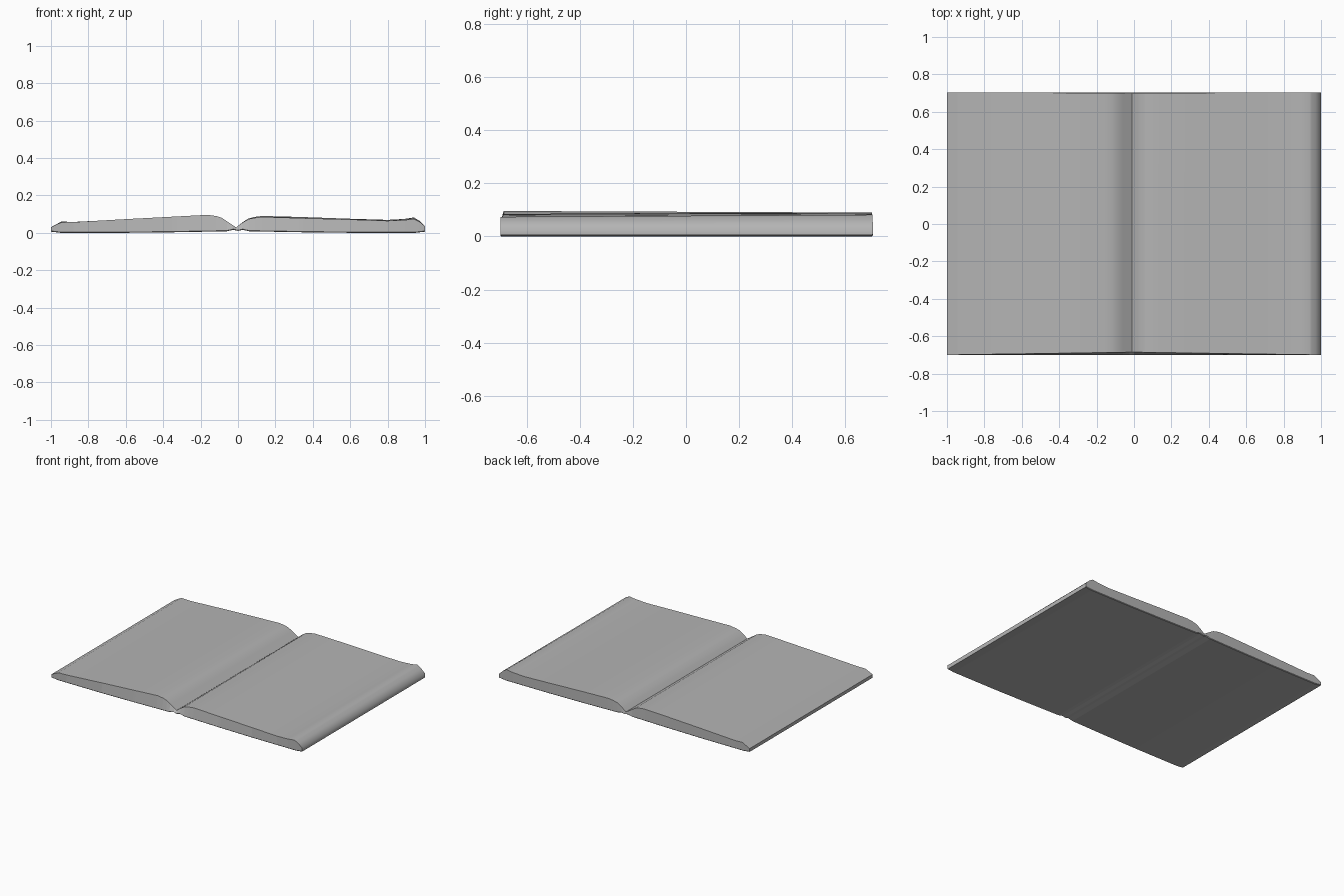
import bpy, bmesh

if "Cube" in bpy.data.objects:
    bpy.data.objects.remove(bpy.data.objects["Cube"])

# page profile: x, top height at the front, top height at the back
PROFILE = [
    (-1.0, .030, .030), (-.945, .056, .060), (-.88, .057, .058),
    (-.6, .073, .072), (-.35, .086, .083), (-.16, .096, .090), (-.115, .089, .085),
    (-.085, .079, .076), (-.01, .029, .029),
    (.02, .052, .053), (.055, .073, .076), (.09, .080, .085), (.13, .085, .090),
    (.35, .078, .084), (.6, .071, .075), (.8, .064, .069), (.89, .068, .074),
    (.94, .074, .082), (.97, .060, .064), (1.0, .035, .035),
]
# underside: x, height, with shallow grooves along the spine
UNDER = [(0, .010), (.025, .016), (.06, .008), (.33, .003), (.6, 0), (.95, 0), (1.0, .006)]
SHARP_X = (-1.0, -.945, -.01)


def height(table, x, k):
    for p, q in zip(table, table[1:]):
        if x <= q[0]:
            return p[k] + (q[k] - p[k]) * (x - p[0]) / (q[0] - p[0])
    return table[-1][k]


xs = sorted({p[0] for p in PROFILE} | {s * u[0] for u in UNDER for s in (-1, 1)})
bm = bmesh.new()
columns = []
for x in xs:
    c = 1 - abs(x)
    zf, zb, zu = height(PROFILE, x, 1), height(PROFILE, x, 2), height(UNDER, abs(x), 1)
    # ring: bottom front, low front, top front, top back, low back, bottom back
    ring = [(-.696, zu), (-.70, zu + .004), (-.70 + .015 * c, zf),
            (.704 - .004 * c, zb), (.704, zu + .004), (.700, zu)]
    columns.append([bm.verts.new((x, y, z)) for y, z in ring])
tops = []
for a, b in zip(columns, columns[1:]):
    for i in range(6):
        j = (i + 1) % 6
        f = bm.faces.new((a[i], a[j], b[j], b[i]))
        if i == 2:
            tops.append(f)
bm.faces.new(columns[0])
right_side = bm.faces.new(columns[-1])
bmesh.ops.recalc_face_normals(bm, faces=bm.faces[:])

# pages roll smoothly into the right edge; all other borders stay crisp
smooth = set(tops) | {right_side}
for f in bm.faces:
    f.smooth = f in smooth
for e in bm.edges:
    u, v = e.verts
    inside = all(f in smooth for f in e.link_faces)
    crease = any(abs(u.co.x - s) < 1e-4 and abs(v.co.x - s) < 1e-4 for s in SHARP_X)
    e.smooth = inside and not crease

# open book body
mesh = bpy.data.meshes.new("open_book")
bm.to_mesh(mesh)
bm.free()
book = bpy.data.objects.new("open_book", mesh)
bpy.context.collection.objects.link(book)

# dark grey surface
grey = bpy.data.materials.new("dark_grey")
grey.diffuse_color = (.46, .46, .46, 1)
grey.use_nodes = True
grey.node_tree.nodes["Principled BSDF"].inputs["Base Color"].default_value = grey.diffuse_color
mesh.materials.append(grey)
